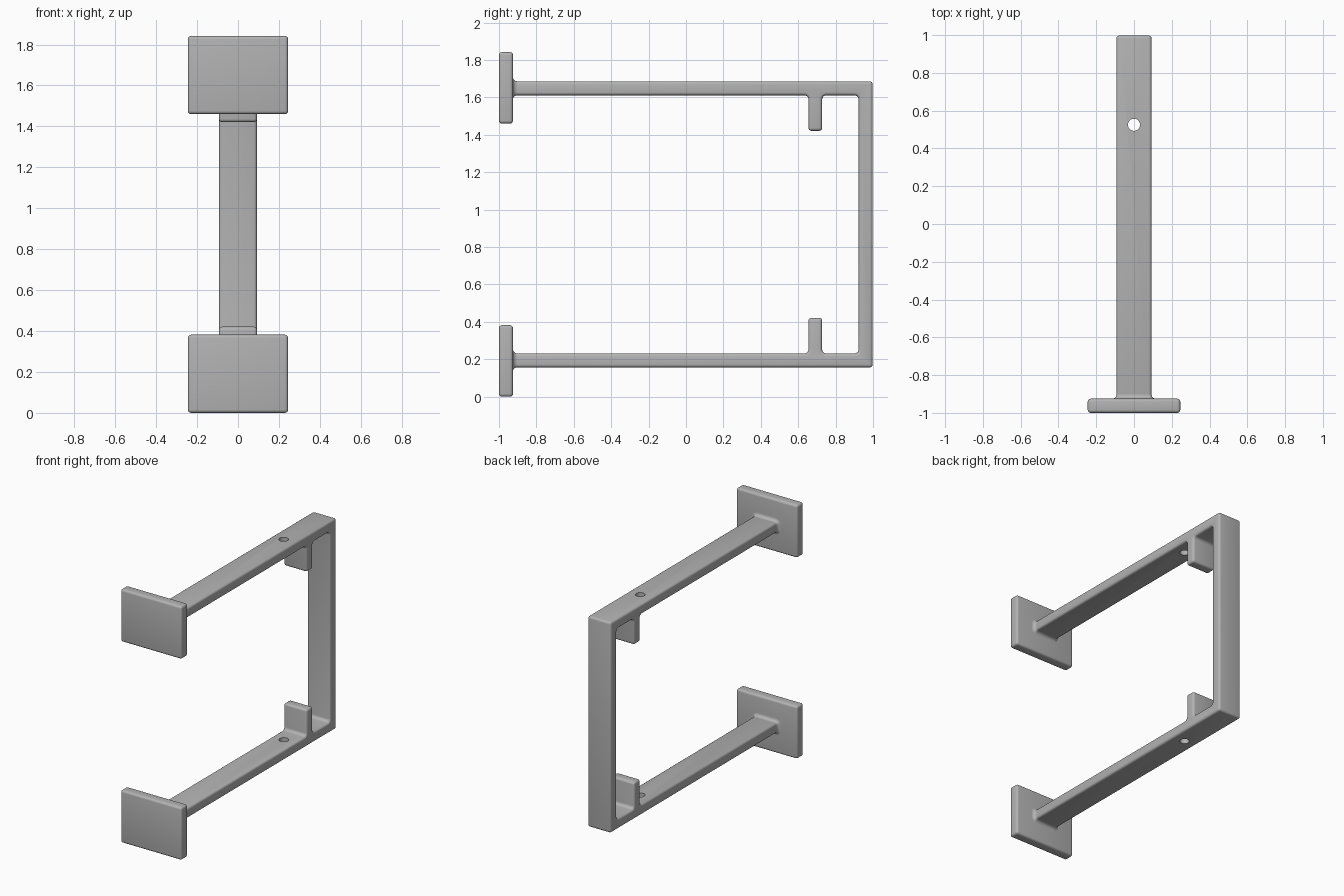
import bpy, bmesh, math
from mathutils import Vector

if "Cube" in bpy.data.objects:
    bpy.data.objects.remove(bpy.data.objects["Cube"])

grey = bpy.data.materials.new("plain_grey")
grey.diffuse_color = (0.45, 0.45, 0.45, 1)
grey.use_nodes = True
grey.node_tree.nodes["Principled BSDF"].inputs["Base Color"].default_value = grey.diffuse_color

MID = 0.925                       # height of the mirror plane
HALF_W = 0.093                    # half width of the strap
BAR_LO, BAR_HI = 0.16, 0.235      # lower arm heights
EDGE = 0.016                      # edge rounding


def make(name, bm):
    bmesh.ops.recalc_face_normals(bm, faces=bm.faces)
    me = bpy.data.meshes.new(name)
    bm.to_mesh(me)
    bm.free()
    ob = bpy.data.objects.new(name, me)
    bpy.context.collection.objects.link(ob)
    me.materials.append(grey)
    return ob


def round_edges(ob):
    m = ob.modifiers.new("round", 'BEVEL')
    m.width, m.segments = EDGE, 4
    m.limit_method, m.angle_limit = 'ANGLE', math.radians(60)


def finish(ob):
    """Bake the modifiers, then smooth the rounded edges."""
    bpy.context.view_layer.update()
    dg = bpy.context.evaluated_depsgraph_get()
    me = bpy.data.meshes.new_from_object(ob.evaluated_get(dg))
    ob.modifiers.clear()
    ob.data = me
    bpy.ops.object.select_all(action='DESELECT')
    ob.select_set(True)
    bpy.context.view_layer.objects.active = ob
    bpy.ops.object.shade_smooth_by_angle(angle=math.radians(35))


def fillet(prev, cur, nxt, r, n=5):
    """Arc replacing a right-angled profile corner."""
    a = (Vector(prev) - Vector(cur)).normalized() * r
    b = (Vector(nxt) - Vector(cur)).normalized() * r
    c = Vector(cur) + a + b
    return [c - b * math.cos(t) - a * math.sin(t)
            for t in (math.pi / 2 * i / n for i in range(n + 1))]


# frame profile (y, z, fillet radius): lower half, inside then mirrored
inner = [(-0.93, BAR_HI, 0), (0.655, BAR_HI, 0.022), (0.655, 0.425, 0),
         (0.728, 0.425, 0), (0.728, BAR_HI, 0.022), (0.923, BAR_HI, 0.022)]
outline = [(-0.93, BAR_LO, 0)] + inner
outline += [(y, 2 * MID - z, r) for y, z, r in reversed(outline)]
outline += [(0.998, 2 * MID - BAR_LO, 0), (0.998, BAR_LO, 0)]

pts = []
for i, (y, z, r) in enumerate(outline):
    if r:
        pts += fillet(outline[i - 1][:2], (y, z), outline[i + 1][:2], r)
    else:
        pts.append(Vector((y, z)))

bm = bmesh.new()
face = bm.faces.new([bm.verts.new((-HALF_W, p.x, p.y)) for p in pts])
ext = bmesh.ops.extrude_face_region(bm, geom=[face])
bmesh.ops.translate(bm, vec=(2 * HALF_W, 0, 0),
                    verts=[v for v in ext["geom"] if isinstance(v, bmesh.types.BMVert)])
frame = make("bracket_frame", bm)
round_edges(frame)

# screw hole through both arms
bm = bmesh.new()
bmesh.ops.create_cone(bm, cap_ends=True, segments=32, radius1=0.032, radius2=0.032, depth=3)
bmesh.ops.translate(bm, vec=(0, 0.525, MID), verts=bm.verts)
cutter = make("hole_cutter", bm)
cutter.hide_render = True
cut = frame.modifiers.new("holes", 'BOOLEAN')
cut.operation, cut.object, cut.solver = 'DIFFERENCE', cutter, 'EXACT'
finish(frame)
bpy.data.objects.remove(cutter)


def rounded_rect(hx, hz, r, n=4):
    out = []
    for k, (sx, sz) in enumerate([(1, 1), (-1, 1), (-1, -1), (1, -1)]):
        for i in range(n + 1):
            t = math.pi / 2 * (k + i / n)
            out.append((sx * (hx - r) + r * math.cos(t), sz * (hz - r) + r * math.sin(t)))
    return out


for label, plate_z, bar_z in (("lower", 0.195, 0.1975),
                              ("upper", 2 * MID - 0.195, 2 * MID - 0.1975)):
    # end plate
    bm = bmesh.new()
    bmesh.ops.create_cube(bm, size=1)
    bmesh.ops.scale(bm, vec=(0.49, 0.075, 0.382), verts=bm.verts)
    bmesh.ops.translate(bm, vec=(0, -0.9625, plate_z), verts=bm.verts)
    plate = make(label + "_end_plate", bm)
    round_edges(plate)
    finish(plate)

    # flared collar where the arm meets the plate
    bm = bmesh.new()
    R, rings = 0.022, []
    for i in range(6):
        t = math.pi / 2 * i / 5
        off, y = R * (1 - math.cos(t)), -0.925 + R * (1 - math.sin(t))
        rings.append([bm.verts.new((x, y, bar_z + z)) for x, z in
                      rounded_rect(HALF_W + off, 0.0375 + off, EDGE + off)])
    for a, b in zip(rings, rings[1:]):
        for j in range(len(a)):
            k = (j + 1) % len(a)
            bm.faces.new((a[j], a[k], b[k], b[j]))
    bm.faces.new(rings[0])
    bm.faces.new(rings[-1])
    finish(make(label + "_collar", bm))

# rest the model on the ground
for ob in bpy.context.scene.objects:
    ob.location.z -= 0.004
